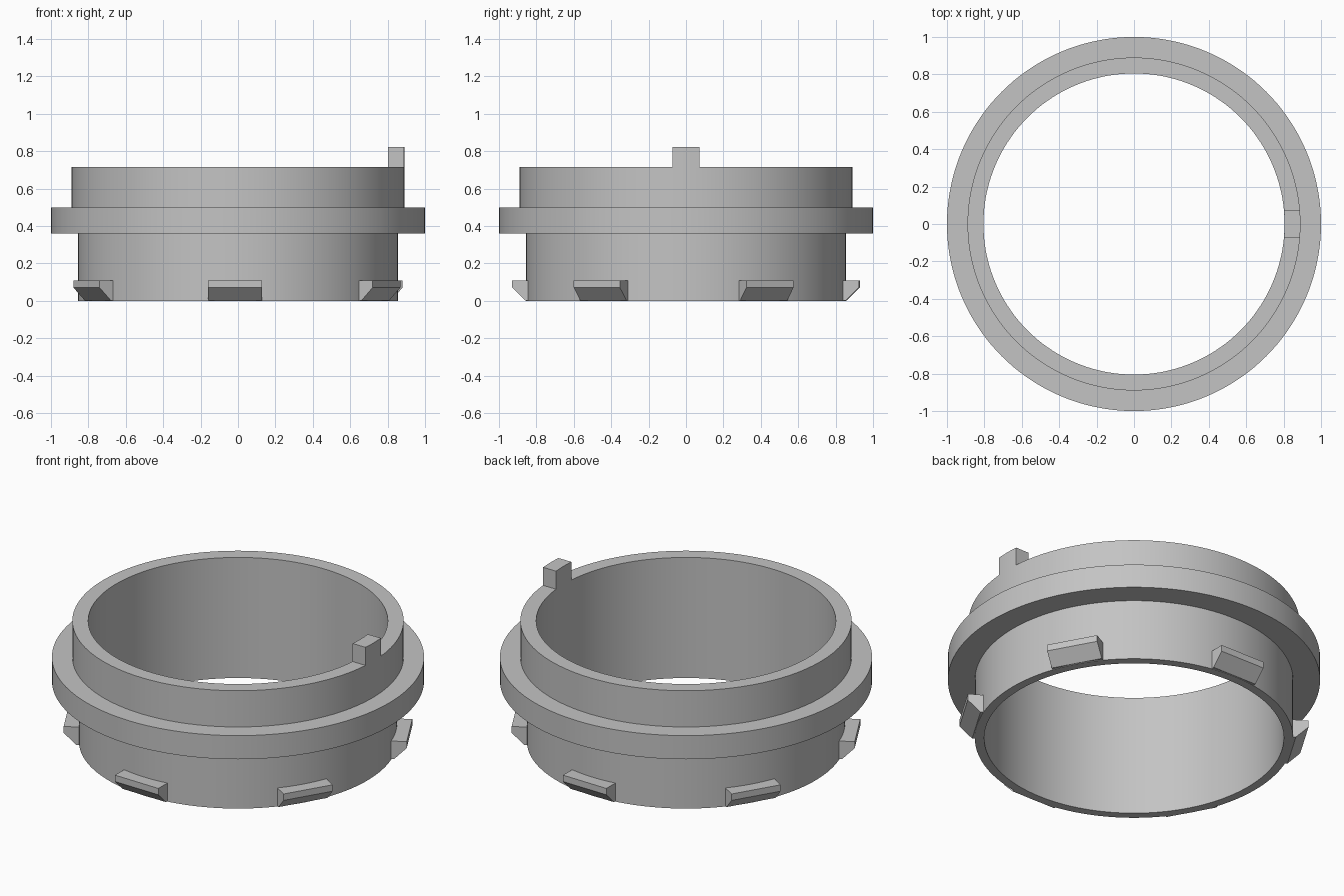
import bpy
import bmesh
import math

if "Cube" in bpy.data.objects:
    bpy.data.objects.remove(bpy.data.objects["Cube"], do_unlink=True)

SEGMENTS = 144
INNER, UPPER, LOWER, FLANGE = 0.805, 0.89, 0.855, 1.0

grey = bpy.data.materials.new("plain grey")
grey.use_nodes = True
grey.diffuse_color = (0.55, 0.55, 0.55, 1)
grey.node_tree.nodes["Principled BSDF"].inputs["Base Color"].default_value = grey.diffuse_color


def finish(name, bm):
    """Turn a bmesh into a named, smooth-shaded object with sharp edges."""
    bmesh.ops.recalc_face_normals(bm, faces=bm.faces)
    mesh = bpy.data.meshes.new(name)
    bm.to_mesh(mesh)
    bm.free()
    mesh.materials.append(grey)
    obj = bpy.data.objects.new(name, mesh)
    bpy.context.collection.objects.link(obj)
    bpy.ops.object.select_all(action="DESELECT")
    obj.select_set(True)
    bpy.context.view_layer.objects.active = obj
    bpy.ops.object.shade_smooth_by_angle(angle=math.radians(30))
    return obj


def bridge(bm, rings, closed):
    """Skin a row of matching cross-sections, capping the ends if open."""
    n = len(rings[0])
    count = len(rings) if closed else len(rings) - 1
    for i in range(count):
        a, b = rings[i], rings[(i + 1) % len(rings)]
        for j in range(n):
            k = (j + 1) % n
            bm.faces.new((a[j], a[k], b[k], b[j]))
    if not closed:
        bm.faces.new(rings[0])
        bm.faces.new(rings[-1])


# Stepped collar: lower sleeve, flange and upper sleeve in one turned profile
profile = [(INNER, 0), (LOWER, 0), (LOWER, 0.36), (FLANGE, 0.36),
           (FLANGE, 0.5), (UPPER, 0.5), (UPPER, 0.715), (INNER, 0.715)]
bm = bmesh.new()
rings = []
for i in range(SEGMENTS):
    a = math.tau * i / SEGMENTS
    rings.append([bm.verts.new((r * math.cos(a), r * math.sin(a), z)) for r, z in profile])
bridge(bm, rings, closed=True)
finish("collar", bm)

# Locating key: parallel-sided tab following the curve of the upper rim
bm = bmesh.new()
rings = []
for i in range(7):
    y = 0.072 * (i / 3 - 1)
    section = [(INNER, 0.71), (UPPER, 0.71), (UPPER, 0.822), (INNER, 0.822)]
    rings.append([bm.verts.new((math.sqrt(r * r - y * y), y, z)) for r, z in section])
bridge(bm, rings, closed=False)
finish("locating_key", bm)

# Six flat-faced clips with a chamfered underside around the lower sleeve
clip_section = [(0.83, 0.003), (0.858, 0.003), (0.927, 0.072), (0.927, 0.11), (0.83, 0.11)]
for n in range(6):
    bm = bmesh.new()
    rings = [[bm.verts.new((r, y, z)) for r, z in clip_section] for y in (-0.144, 0.144)]
    bridge(bm, rings, closed=False)
    clip = finish(f"clip_{n + 1}", bm)
    clip.rotation_euler.z = math.radians(29 + 60 * n)
